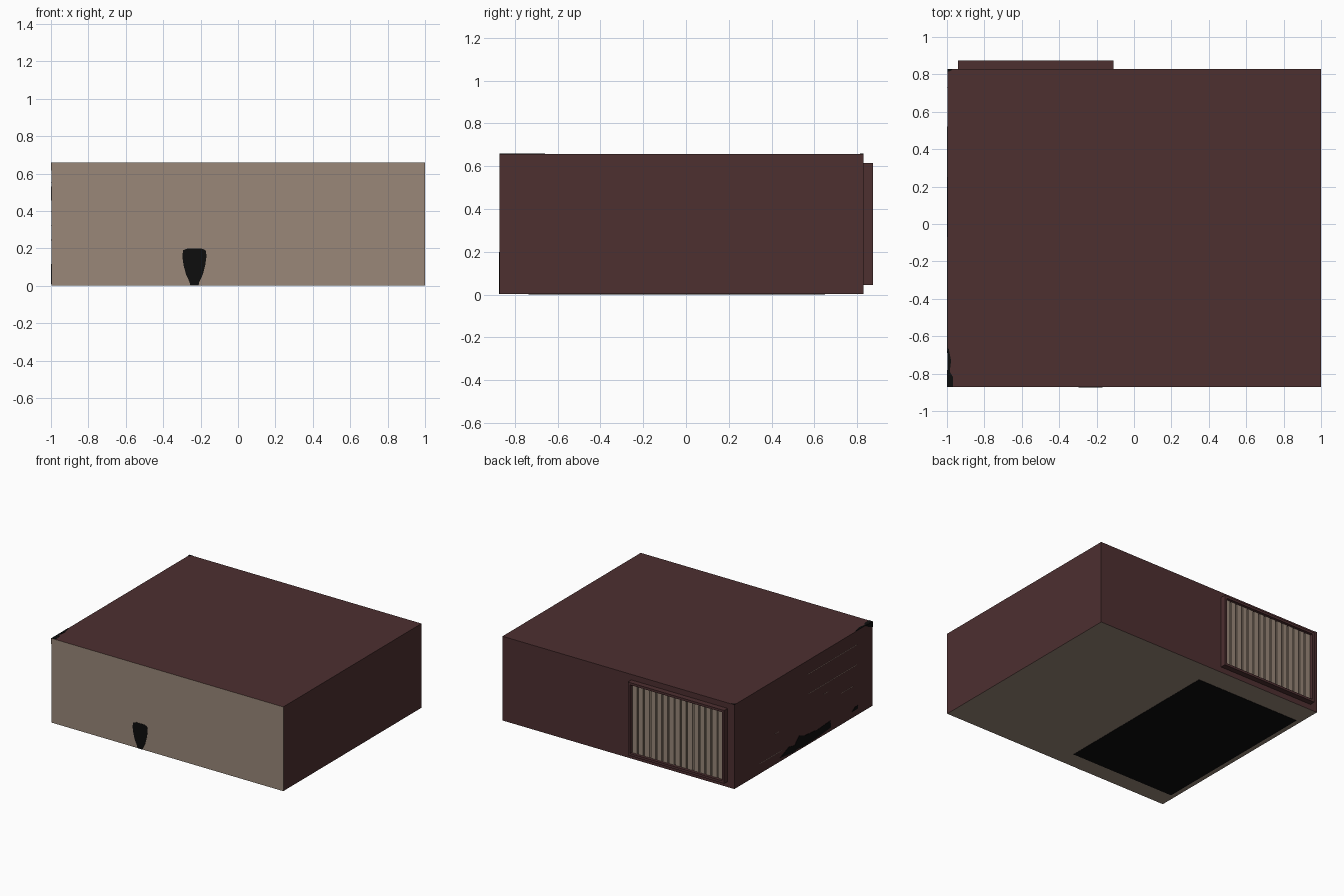
import bpy, bmesh, math
from mathutils import Vector

if "Cube" in bpy.data.objects:
    bpy.data.objects.remove(bpy.data.objects["Cube"])


def mat(name, rgb):
    m = bpy.data.materials.new(name)
    m.diffuse_color = (*rgb, 1)
    m.use_nodes = True
    m.node_tree.nodes["Principled BSDF"].inputs["Base Color"].default_value = m.diffuse_color
    return m


MAROON = mat("dark maroon", (0.075, 0.029, 0.030))
BEIGE = mat("warm beige", (0.32, 0.245, 0.19))
BLACK = mat("near black", (0.004, 0.004, 0.004))

T = 0.002                      # thickness of painted plates
X0, X1, Y0, Y1, Z1 = -1 + T, 1, -0.873 + T, 0.83, 0.66 - T


def finish(bm, name, mats):
    bmesh.ops.recalc_face_normals(bm, faces=bm.faces[:])
    me = bpy.data.meshes.new(name)
    bm.to_mesh(me)
    bm.free()
    for m in mats:
        me.materials.append(m)
    ob = bpy.data.objects.new(name, me)
    bpy.context.collection.objects.link(ob)
    return ob


def add_box(bm, lo, hi):
    r = bmesh.ops.create_cube(bm, size=1)
    for v in r["verts"]:
        v.co = Vector([(l + h) / 2 + c * (h - l) for l, h, c in zip(lo, hi, v.co)])


def boxes(name, spans, m):
    bm = bmesh.new()
    for lo, hi in spans:
        add_box(bm, lo, hi)
    return finish(bm, name, [m])


def plate(name, pts, place, offset, m):
    """Thin flat plate: 2D outline mapped to 3D, extruded by offset."""
    bm = bmesh.new()
    f = bm.faces.new([bm.verts.new(place(a, b)) for a, b in pts])
    r = bmesh.ops.extrude_face_region(bm, geom=[f])
    moved = [g for g in r["geom"] if isinstance(g, bmesh.types.BMVert)]
    bmesh.ops.translate(bm, verts=moved, vec=offset)
    return finish(bm, name, [m])


# main body: maroon shell with beige front and underside
bm = bmesh.new()
add_box(bm, (X0, Y0, T), (X1, Y1, Z1))
bmesh.ops.recalc_face_normals(bm, faces=bm.faces[:])
for f in bm.faces:
    f.material_index = 1 if f.normal.y < -0.5 or f.normal.z < -0.5 else 0
finish(bm, "main_body", [MAROON, BEIGE])

# raised frame around the back grille
L, R, B, H, W = -0.94, -0.11, 0.045, 0.615, 0.018
D = 0.873
boxes("grille_frame", [
    ((L, Y1 - 0.01, B), (L + W, D, H)),
    ((R - W, Y1 - 0.01, B), (R, D, H)),
    ((L + W, Y1 - 0.01, B), (R - W, D, B + W)),
    ((L + W, Y1 - 0.01, H - W), (R - W, D, H)),
], MAROON)

# backing panel and vertical slats inside the frame
boxes("grille_panel", [((L + W, Y1 - 0.01, B + W), (R - W, Y1 + 0.012, H - W))], BEIGE)
n = 15
step = (R - L - 2 * W) / n
boxes("grille_slats", [
    ((L + W + step * (i + 0.12), Y1, B + W), (L + W + step * (i + 0.88), Y1 + 0.022, H - W))
    for i in range(n)], BEIGE)


# mappings for the painted details
def on_front(x, z): return (x, Y0, z)
def on_left(y, z): return (X0, y, z)
def on_top(x, y): return (x, y, Z1)
def on_base(x, y): return (x, y, T)


FRONT, LEFT, TOP, BASE = (0, -T, 0), (-T, 0, 0), (0, 0, T), (0, 0, -T)

# tapered dark patch on the front
cx = -0.233
half = [(0.022, T), (0.026, 0.02), (0.045, 0.06), (0.058, 0.11), (0.065, 0.16),
        (0.06, 0.19), (0.035, 0.2)]
plate("front_patch", [(cx + a, b) for a, b in half] + [(cx - a, b) for a, b in reversed(half)],
      on_front, FRONT, BLACK)

# large dark panel on the underside
plate("underside_panel", [(-0.96, -0.735), (-0.057, -0.735), (-0.057, 0.65), (-0.96, 0.65)],
      on_base, BASE, BLACK)

# small dark wear patches on the top corners
plate("top_front_patch", [(X0, Y0), (-0.968, Y0), (-0.967, -0.82), (-0.985, -0.79),
                          (-0.978, -0.73), (-0.99, -0.67), (X0, -0.66)], on_top, TOP, BLACK)
plate("top_back_patch", [(X0, Y1), (X0, 0.812), (-0.975, 0.822), (-0.968, Y1)],
      on_top, TOP, BLACK)

# dark patches on the left side
plate("left_low_patch", [(0.27, 0.03), (0.16, 0.075), (0.09, 0.06), (0.03, 0.115), (-0.03, 0.09),
                         (-0.2, 0.075), (-0.35, 0.085), (-0.36, 0.03), (-0.2, 0.015),
                         (-0.02, 0.01), (0.06, 0.02), (0.1, 0.01)], on_left, LEFT, BLACK)
plate("left_small_patch", [(-0.62, 0.05), (-0.69, 0.05), (-0.69, 0.075), (-0.65, 0.075)],
      on_left, LEFT, BLACK)
plate("left_corner_patch", [(-0.78, Z1), (Y0, Z1), (Y0, 0.615), (-0.83, 0.63)],
      on_left, LEFT, BLACK)

# fine pale scratches on the left side: (y start, y end, height)
S = 0.0015
boxes("left_scratches", [
    ((X0 - T / 2, a, z - S), (X0, b, z + S)) for a, b, z in [
        (-0.68, -0.07, 0.55), (-0.68, -0.08, 0.395), (-0.33, -0.27, 0.32),
        (-0.63, -0.49, 0.245), (0.28, 0.33, 0.24), (0.25, 0.52, 0.08)]]
    + [((X0 - T / 2, 0.73 - S, 0.455), (X0, 0.73 + S, 0.53))], BEIGE)
